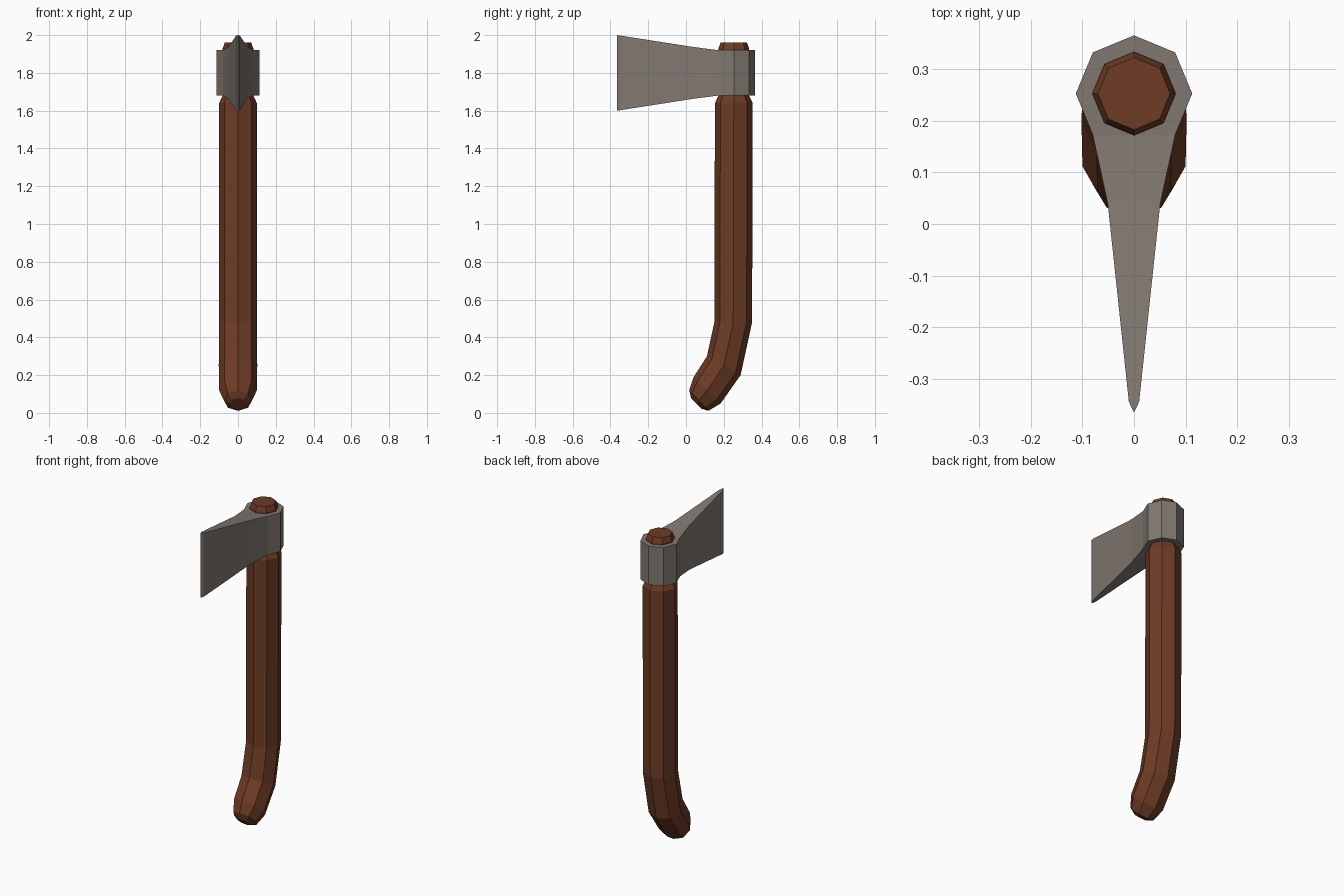
import bpy, bmesh, math

if "Cube" in bpy.data.objects:
    bpy.data.objects.remove(bpy.data.objects["Cube"])


def material(name, rgb):
    m = bpy.data.materials.new(name)
    m.diffuse_color = (*rgb, 1)
    m.use_nodes = True
    m.node_tree.nodes["Principled BSDF"].inputs["Base Color"].default_value = m.diffuse_color
    return m


def make_object(name, bm, mat):
    bmesh.ops.recalc_face_normals(bm, faces=bm.faces[:])
    me = bpy.data.meshes.new(name)
    bm.to_mesh(me)
    bm.free()
    me.materials.append(mat)
    ob = bpy.data.objects.new(name, me)
    bpy.context.collection.objects.link(ob)
    return ob


wood = material("brown wood", (0.155, 0.045, 0.018))
steel = material("grey steel", (0.22, 0.19, 0.165))

# Handle: octagonal rings swept along a bent path (centre y, z, radius, tilt)
rings = [
    (0.055, 0.050, 0.040, 45),
    (0.068, 0.066, 0.075, 47),
    (0.112, 0.120, 0.100, 44),
    (0.200, 0.250, 0.102, 29),
    (0.250, 0.480, 0.100, 0),
    (0.253, 1.640, 0.100, 0),
    (0.253, 1.680, 0.081, 0),
    (0.253, 1.930, 0.081, 0),
    (0.253, 1.960, 0.070, 0),
]
bm = bmesh.new()
loops = []
for y, z, r, tilt in rings:
    t = math.radians(tilt)
    loop = []
    for i in range(8):
        a = i * math.pi / 4
        v = r * math.sin(a)
        loop.append(bm.verts.new((r * math.cos(a), y + v * math.cos(t), z - v * math.sin(t))))
    loops.append(loop)
for lo, hi in zip(loops, loops[1:]):
    for i in range(8):
        j = (i + 1) % 8
        bm.faces.new((lo[i], lo[j], hi[j], hi[i]))
bm.faces.new(loops[0])
bm.faces.new(loops[-1])
make_object("handle", bm, wood)

# Collar: octagonal band around the handle top
CY, CR, MID = 0.253, 0.113, 1.80
bm = bmesh.new()
bmesh.ops.create_cone(bm, cap_ends=True, segments=8, radius1=CR, radius2=CR, depth=0.24)
for v in bm.verts:
    v.co.y += CY
    v.co.z += MID
# Blade: cross-sections (y, half width, half height) flaring to the cutting edge
sections = [(0.173, 0.080, 0.120), (0.04, 0.051, 0.137), (-0.345, 0.010, 0.197)]
rects = []
for y, w, h in sections:
    rects.append([bm.verts.new((x, y, MID + z)) for x, z in ((-w, -h), (w, -h), (w, h), (-w, h))])
for a, b in zip(rects, rects[1:]):
    for i in range(4):
        j = (i + 1) % 4
        bm.faces.new((a[i], a[j], b[j], b[i]))
lo = bm.verts.new((0, -0.366, MID - 0.2))
hi = bm.verts.new((0, -0.366, MID + 0.2))
e = rects[-1]
bm.faces.new((e[0], e[3], hi, lo))
bm.faces.new((e[1], e[2], hi, lo))
bm.faces.new((e[0], e[1], lo))
bm.faces.new((e[3], e[2], hi))
# Close the back of the blade inside the collar
bm.faces.new(rects[0])
make_object("axe_head", bm, steel)
